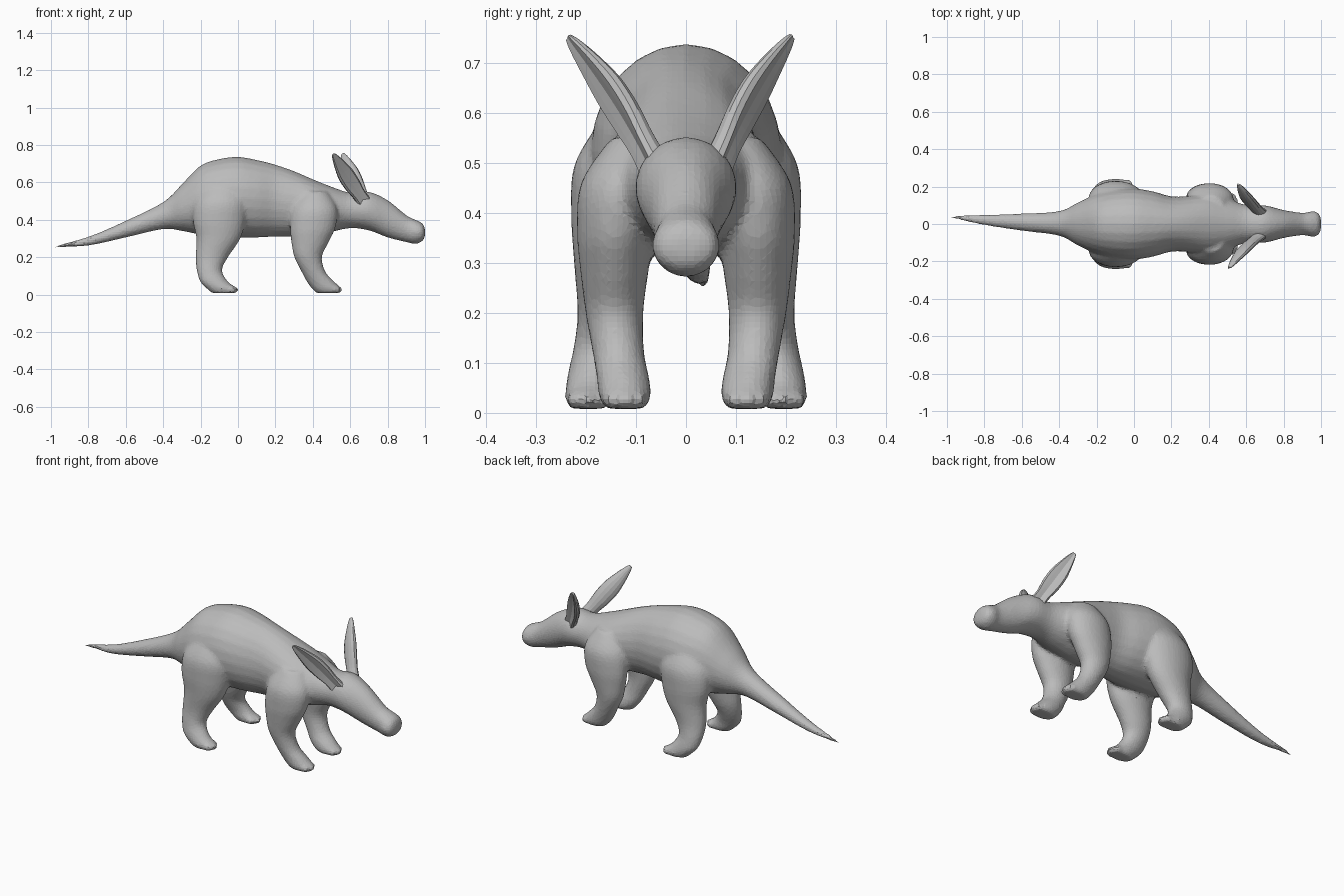
import bpy, bmesh, math
from mathutils import Vector

cube = bpy.data.objects.get("Cube")
if cube:
    bpy.data.objects.remove(cube, do_unlink=True)

hide = bpy.data.materials.new("grey hide")
hide.use_nodes = True
hide.diffuse_color = (0.5, 0.5, 0.5, 1)
hide.node_tree.nodes["Principled BSDF"].inputs["Base Color"].default_value = hide.diffuse_color


def spline(rows, steps=5):
    """Resample rows of numbers along a smooth curve."""
    rows = [Vector(r) for r in rows]
    out = []
    for i in range(len(rows) - 1):
        a, b = rows[max(i - 1, 0)], rows[i]
        c, d = rows[i + 1], rows[min(i + 2, len(rows) - 1)]
        for s in range(steps):
            t = s / steps
            out.append(b + (c - a) * (t / 2) + (a * 2 - b * 5 + c * 4 - d) * (t * t / 2)
                       + (b * 3 - a - c * 3 + d) * (t ** 3 / 2))
    return out + [rows[-1]]


def loft(bm, rings, sides=24, groove=0.0):
    """Skin rings given as centre, half-width vector and half-height vector."""
    loops = []
    for centre, u, v in rings:
        loop = []
        for k in range(sides):
            a = math.tau * k / sides
            fold = 1 - groove * max(0, math.cos(a)) ** 3
            loop.append(bm.verts.new(centre + u * (math.cos(a) * fold) + v * math.sin(a)))
        loops.append(loop)
    for p, q in zip(loops, loops[1:]):
        for k in range(sides):
            n = (k + 1) % sides
            bm.faces.new((p[k], p[n], q[n], q[k]))
    bm.faces.new(loops[0][::-1])
    bm.faces.new(loops[-1])


def finish(bm, name):
    bmesh.ops.recalc_face_normals(bm, faces=bm.faces)
    mesh = bpy.data.meshes.new(name)
    bm.to_mesh(mesh)
    bm.free()
    mesh.materials.append(hide)
    obj = bpy.data.objects.new(name, mesh)
    bpy.context.collection.objects.link(obj)
    return obj


bm = bmesh.new()

# Tail, torso and head: x, middle y, top, bottom, half-width
trunk = [
    (-1, .04, .257, .249, .004), (-.8, .022, .31, .262, .028),
    (-.6, .01, .395, .305, .046), (-.4, .003, .495, .35, .066),
    (-.3, 0, .59, .34, .115), (-.2, 0, .69, .32, .16), (-.1, 0, .725, .31, .185),
    (0, 0, .737, .305, .19), (.1, 0, .72, .305, .175), (.2, 0, .695, .31, .148),
    (.3, 0, .66, .31, .15), (.4, 0, .617, .315, .16), (.5, 0, .577, .335, .135),
    (.6, 0, .545, .355, .102), (.7, 0, .55, .343, .1), (.8, 0, .505, .305, .075),
    (.9, 0, .425, .28, .06), (.95, 0, .4, .271, .068), (.985, 0, .382, .285, .06),
    (1, 0, .355, .31, .03),
]
loft(bm, [(Vector((x, y, (t + b) / 2)), Vector((0, w, 0)), Vector((0, 0, (t - b) / 2)))
          for x, y, t, b, w in spline(trunk)])

# Legs: x, y, z, half-length, half-width
front_leg = [
    (.41, .09, .55, .07, .06), (.41, .125, .46, .12, .085), (.4, .14, .36, .122, .078),
    (.385, .143, .28, .1, .068), (.375, .143, .2, .074, .058), (.405, .135, .12, .064, .052),
    (.445, .125, .065, .075, .053), (.475, .122, .03, .078, .052), (.48, .122, .008, .06, .038),
]
hind_leg = [
    (-.08, .09, .6, .09, .07), (-.09, .13, .5, .14, .092), (-.1, .142, .4, .142, .088),
    (-.105, .148, .3, .118, .076), (-.14, .155, .2, .087, .062), (-.153, .172, .13, .068, .053),
    (-.128, .19, .07, .075, .048), (-.085, .195, .03, .08, .047), (-.08, .195, .008, .06, .036),
]
for side in (-1, 1):
    for leg in (front_leg, hind_leg):
        loft(bm, [(Vector((x, y * side, z)), Vector((rx, 0, 0)), Vector((0, ry, 0)))
                  for x, y, z, rx, ry in spline(leg)])
        # Toes
        x, y, z, rx, ry = leg[-2]
        for spread in (-.026, 0, .026):
            toe = bmesh.ops.create_icosphere(bm, subdivisions=2, radius=.02)["verts"]
            reach = rx - .012 - abs(spread) * .5
            for v in toe:
                v.co = Vector((v.co.x * 1.6 + x + reach - .01, v.co.y + y * side + spread, v.co.z + .026))

# Blend trunk and legs into one skin with small facets
body = finish(bm, "body_with_legs")
remesh = body.modifiers.new("blend", 'REMESH')
remesh.mode = 'VOXEL'
remesh.voxel_size = .011
soften = body.modifiers.new("soften", 'SMOOTH')
soften.factor = .5
soften.iterations = 5
facets = body.modifiers.new("facets", 'DECIMATE')
facets.ratio = .4

# Ears: distance along ear, half-thickness, half-width
ear_shape = [(0, .035, .04), (.2, .03, .037), (.4, .029, .046), (.6, .027, .046),
             (.8, .02, .032), (.94, .013, .018), (1, .007, .009)]
for name, side, tip in (("right_ear", -1, (.51, -.235, .75)), ("left_ear", 1, (.56, .212, .752))):
    base = Vector((.685, .06 * side, .48))
    axis = Vector(tip) - base
    out = Vector((.35, side, 0))
    out = (out - axis * out.dot(axis) / axis.length_squared).normalized()
    across = axis.cross(out).normalized()
    bm = bmesh.new()
    loft(bm, [(base + axis * t + out * (-.012 * math.sin(math.pi * t)), out * thick, across * wide)
              for t, thick, wide in spline(ear_shape, 4)], 14, .75)
    finish(bm, name)
